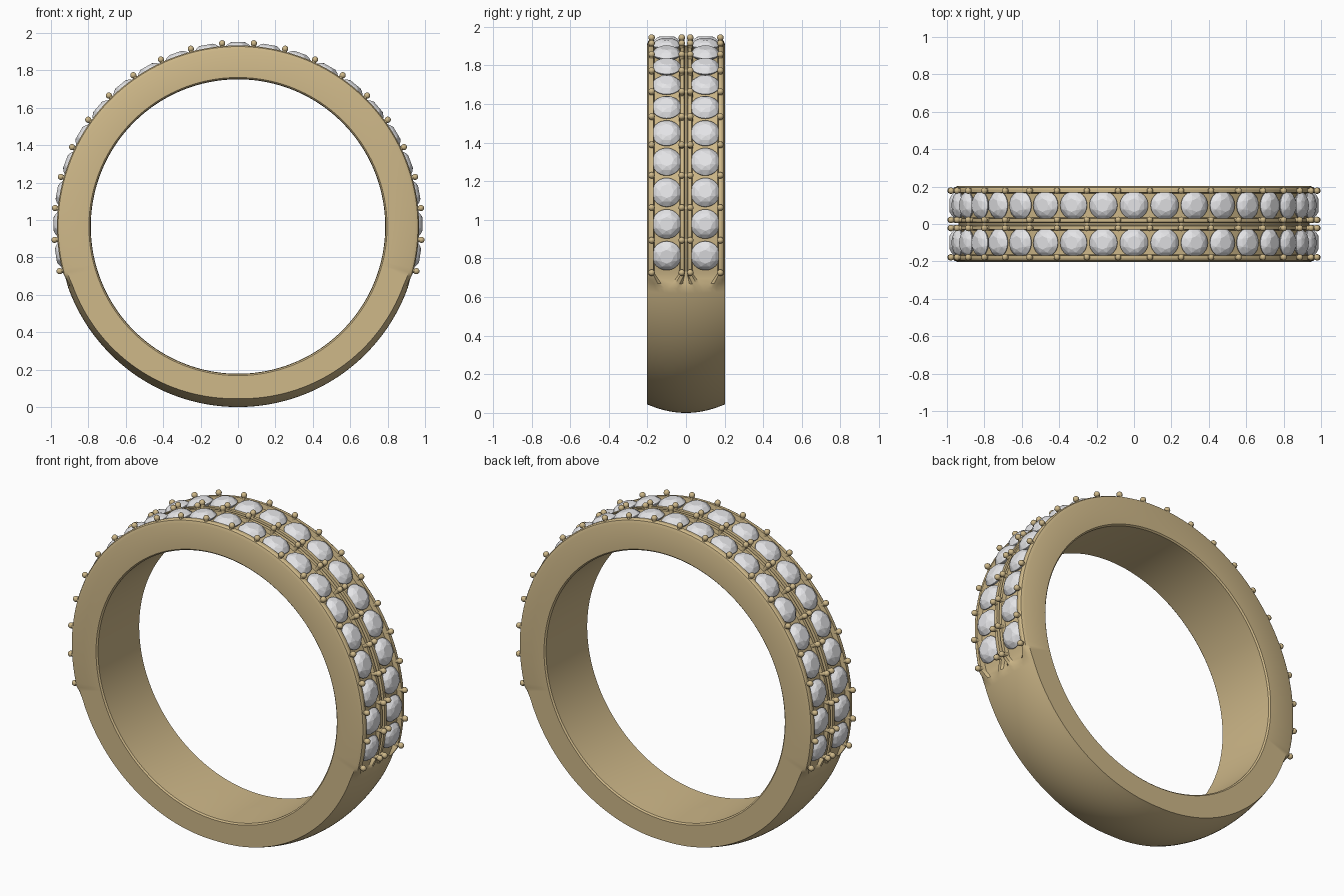
import bpy, bmesh
from math import sin, cos, pi, radians, tau
from mathutils import Matrix, Vector

cube = bpy.data.objects.get("Cube")
if cube:
    bpy.data.objects.remove(cube, do_unlink=True)

CENTRE = Vector((0, 0, 0.965))
STEP = 9.91          # degrees between neighbouring stones
HALF_COUNT = 10      # stones either side of the top one
ROW_Y = 0.1


def material(name, colour, roughness):
    mat = bpy.data.materials.new(name)
    mat.use_nodes = True
    mat.diffuse_color = (*colour, 1)
    bsdf = mat.node_tree.nodes["Principled BSDF"]
    bsdf.inputs["Base Color"].default_value = (*colour, 1)
    bsdf.inputs["Roughness"].default_value = roughness
    return mat


def finish(bm, name, mat, smooth_angle=None):
    bmesh.ops.recalc_face_normals(bm, faces=bm.faces)
    mesh = bpy.data.meshes.new(name)
    bm.to_mesh(mesh)
    bm.free()
    mesh.materials.append(mat)
    obj = bpy.data.objects.new(name, mesh)
    bpy.context.collection.objects.link(obj)
    if smooth_angle:
        bpy.ops.object.select_all(action='DESELECT')
        obj.select_set(True)
        bpy.context.view_layer.objects.active = obj
        bpy.ops.object.shade_smooth_by_angle(angle=radians(smooth_angle))
    return obj


def on_ring(degrees, y, radius):
    """Frame on the ring whose local z points outward; 0 degrees is the top."""
    return (Matrix.Translation(CENTRE) @ Matrix.Rotation(radians(degrees), 4, 'Y')
            @ Matrix.Translation((0, y, radius)))


gold = material("gold", (0.62, 0.48, 0.25), 0.35)
diamond = material("diamond", (0.78, 0.78, 0.80), 0.2)

# Half section of the set part: centre groove, rail, stone channel, outer wall
CHANNEL = [(0, 0.938), (0.006, 0.938), (0.010, 0.962), (0.029, 0.962), (0.034, 0.94),
           (0.163, 0.94), (0.169, 0.968), (0.185, 0.968), (0.195, 0.962), (0.202, 0.945)]
INNER = [(0.202, 0.797), (0.194, 0.789), (0, 0.787)]


def section(degrees):
    """Closed section: channelled on top, domed below, blended at the shoulder."""
    away = abs(degrees)
    blend = min(1, max(0, (109.5 - away) / 4.5))
    edge_drop = 0.045 - 0.02 * max(0, cos(radians(away - 90)))
    half = []
    for i, (y, r) in enumerate(CHANNEL):
        t = i / (len(CHANNEL) - 1)
        dome = Vector((0.202 * t, 0.965 - edge_drop * t * t))
        half.append(dome.lerp(Vector((y, r)), blend))
    half += [Vector(p) for p in INNER]
    return half + [Vector((-p.x, p.y)) for p in reversed(half[1:-1])]


# Band: sweep the section round the finger
bm = bmesh.new()
rings = []
for k in range(240):
    deg = -180 + 1.5 * k
    rings.append([bm.verts.new(on_ring(deg, p.x, p.y).translation) for p in section(deg)])
for a, b in zip(rings, rings[1:] + rings[:1]):
    n = len(a)
    for j in range(n):
        bm.faces.new((a[j], a[(j + 1) % n], b[(j + 1) % n], b[j]))
finish(bm, "band", gold, 28)

# Stones: faceted crown, girdle and pointed base, in two rows
LAYERS = [(0.036, 0.036, 8, 0), (0.058, 0.026, 8, 0.5), (0.076, 0.004, 32, 0),
          (0.076, 0, 32, 0), (0.004, -0.06, 8, 0)]
bm = bmesh.new()
for row in (-ROW_Y, ROW_Y):
    for i in range(-HALF_COUNT, HALF_COUNT + 1):
        frame = on_ring(i * STEP, row, 0.95)
        points = []
        for radius, height, count, turn in LAYERS:
            for k in range(count):
                a = tau * (k + turn) / count
                points.append(bm.verts.new(frame @ Vector((radius * cos(a), radius * sin(a), height))))
        bmesh.ops.convex_hull(bm, input=points)
finish(bm, "stones", diamond)

# Prongs: a bead on a short post at each corner between stones
bm = bmesh.new()
for row in (-ROW_Y, ROW_Y):
    for side in (-0.078, 0.078):
        for i in range(-HALF_COUNT - 1, HALF_COUNT + 1):
            deg = (i + 0.5) * STEP
            bmesh.ops.create_uvsphere(bm, u_segments=14, v_segments=8, radius=0.017,
                                      matrix=on_ring(deg, row + side, 0.983))
            bmesh.ops.create_cone(bm, cap_ends=True, segments=10, radius1=0.013, radius2=0.013,
                                  depth=0.05, matrix=on_ring(deg, row + side, 0.957))
finish(bm, "prongs", gold, 40)
